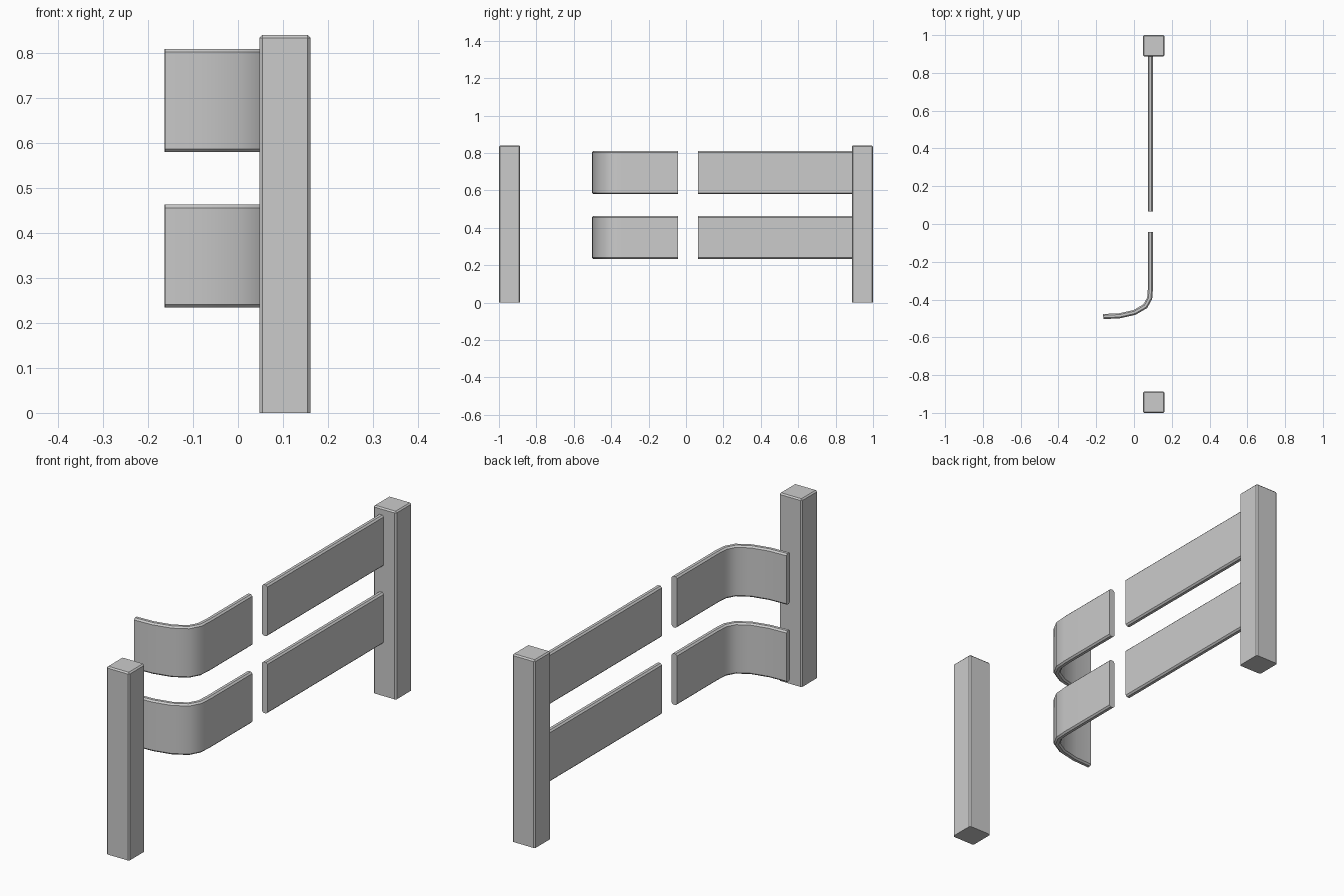
import bpy, bmesh
from mathutils import Vector

if "Cube" in bpy.data.objects:
    bpy.data.objects.remove(bpy.data.objects["Cube"])


def finish(name, bm, smooth=False):
    bmesh.ops.recalc_face_normals(bm, faces=bm.faces)
    mesh = bpy.data.meshes.new(name)
    bm.to_mesh(mesh)
    bm.free()
    obj = bpy.data.objects.new(name, mesh)
    bpy.context.collection.objects.link(obj)
    if smooth:
        bpy.ops.object.select_all(action='DESELECT')
        obj.select_set(True)
        bpy.context.view_layer.objects.active = obj
        bpy.ops.object.shade_smooth_by_angle(angle=0.6)
    return obj


def post(name, y):
    # square post, bevelled everywhere except around its foot
    bm = bmesh.new()
    bmesh.ops.create_cube(bm, size=1)
    for v in bm.verts:
        v.co = Vector((0.1045 + v.co.x * 0.113, y + v.co.y * 0.113, (v.co.z + 0.5) * 0.84))
    edges = [e for e in bm.edges if max(v.co.z for v in e.verts) > 0.1]
    bmesh.ops.bevel(bm, geom=edges, offset=0.006, segments=1, affect='EDGES')
    finish(name, bm)


def rail(name, path, z0, z1, smooth=False, half=0.0135, c=0.007):
    # chamfered board section swept along a plan-view path with mitred corners
    section = [(-half, z0 + c), (-half + c, z0), (half - c, z0), (half, z0 + c),
               (half, z1 - c), (half - c, z1), (-half + c, z1), (-half, z1 - c)]
    pts = [Vector(p) for p in path]
    bm = bmesh.new()
    rings = []
    for i, p in enumerate(pts):
        a = (p - pts[i - 1]).normalized() if i else (pts[1] - p).normalized()
        b = (pts[i + 1] - p).normalized() if i < len(pts) - 1 else a
        t = (a + b).normalized()
        side = Vector((-t.y, t.x)) / t.dot(a)
        rings.append([bm.verts.new((p.x + side.x * s, p.y + side.y * s, z)) for s, z in section])
    for r, q in zip(rings, rings[1:]):
        for k in range(8):
            j = (k + 1) % 8
            bm.faces.new((r[k], r[j], q[j], q[k]))
    bm.faces.new(rings[0])
    bm.faces.new(rings[-1])
    finish(name, bm, smooth)


# end posts
post("front_post", -0.9435)
post("back_post", 0.9435)

# two rail levels: a straight board and a bent broken board
STRAIGHT = [(0.087, 0.065), (0.087, 0.89)]
BENT = [(0.087, -0.042), (0.087, -0.34), (0.083, -0.393), (0.06, -0.435),
        (0.003, -0.468), (-0.077, -0.486), (-0.163, -0.49)]
for level, z0, z1 in (("lower", 0.234, 0.463), ("upper", 0.58, 0.809)):
    rail(level + "_straight_rail", STRAIGHT, z0, z1)
    rail(level + "_bent_rail", BENT, z0, z1, smooth=True)
